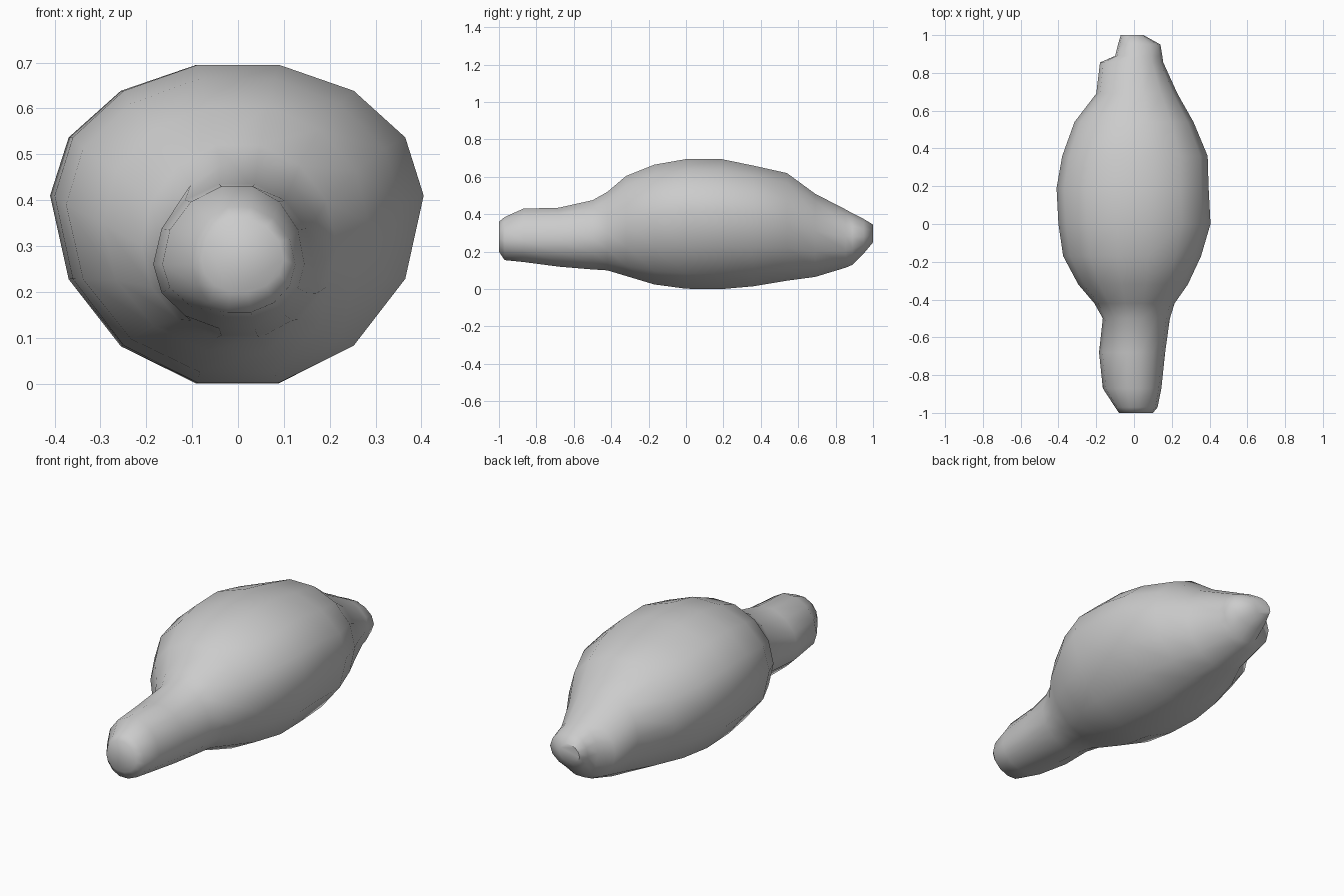
import bpy, bmesh, math

SIDES = 14
# y, left x, right x, bottom z, top z, z of widest point
sections = [
    (-1.00, -0.08, 0.10, 0.20, 0.36, 0.27),
    (-0.97, -0.10, 0.125, 0.155, 0.385, 0.26),
    (-0.87, -0.165, 0.145, 0.145, 0.43, 0.26),
    (-0.68, -0.185, 0.165, 0.12, 0.435, 0.26),
    (-0.50, -0.165, 0.19, 0.105, 0.475, 0.27),
    (-0.42, -0.21, 0.215, 0.10, 0.52, 0.30),
    (-0.32, -0.295, 0.285, 0.07, 0.605, 0.35),
    (-0.17, -0.375, 0.355, 0.025, 0.665, 0.39),
    (0.00, -0.40, 0.405, 0.002, 0.695, 0.41),
    (0.19, -0.41, 0.395, 0.00, 0.695, 0.41),
    (0.36, -0.38, 0.39, 0.015, 0.66, 0.39),
    (0.54, -0.315, 0.315, 0.045, 0.62, 0.36),
    (0.69, -0.20, 0.23, 0.065, 0.51, 0.31),
    (0.855, -0.18, 0.155, 0.115, 0.425, 0.28),
    (0.89, -0.10, 0.15, 0.13, 0.405, 0.28),
    (0.95, -0.085, 0.14, 0.19, 0.375, 0.28),
    (1.00, -0.07, 0.05, 0.25, 0.345, 0.29),
]

# Loft the neck, belly and tail as one faceted ring skin
bm = bmesh.new()
flat = math.cos(math.pi / SIDES)
rings = []
for y, left, right, low, high, mid in sections:
    ring = []
    for i in range(SIDES):
        a = 2 * math.pi * (i + 0.5) / SIDES
        s, c = math.sin(a), math.cos(a) / flat
        x = s * (right if s > 0 else -left)
        z = mid + c * (high - mid if c > 0 else mid - low)
        ring.append(bm.verts.new((x, y, z)))
    rings.append(ring)
for r0, r1 in zip(rings, rings[1:]):
    for i in range(SIDES):
        j = (i + 1) % SIDES
        bm.faces.new((r0[i], r0[j], r1[j], r1[i]))

# Blunt end caps
bm.faces.new(rings[0])
bm.faces.new(rings[-1][::-1])
bmesh.ops.recalc_face_normals(bm, faces=bm.faces[:])

mesh = bpy.data.meshes.new("body")
bm.to_mesh(mesh)
bm.free()
body = bpy.data.objects.new("body", mesh)
bpy.context.collection.objects.link(body)
bpy.context.view_layer.objects.active = body
body.select_set(True)
bpy.ops.object.shade_smooth_by_angle(angle=math.radians(60))
